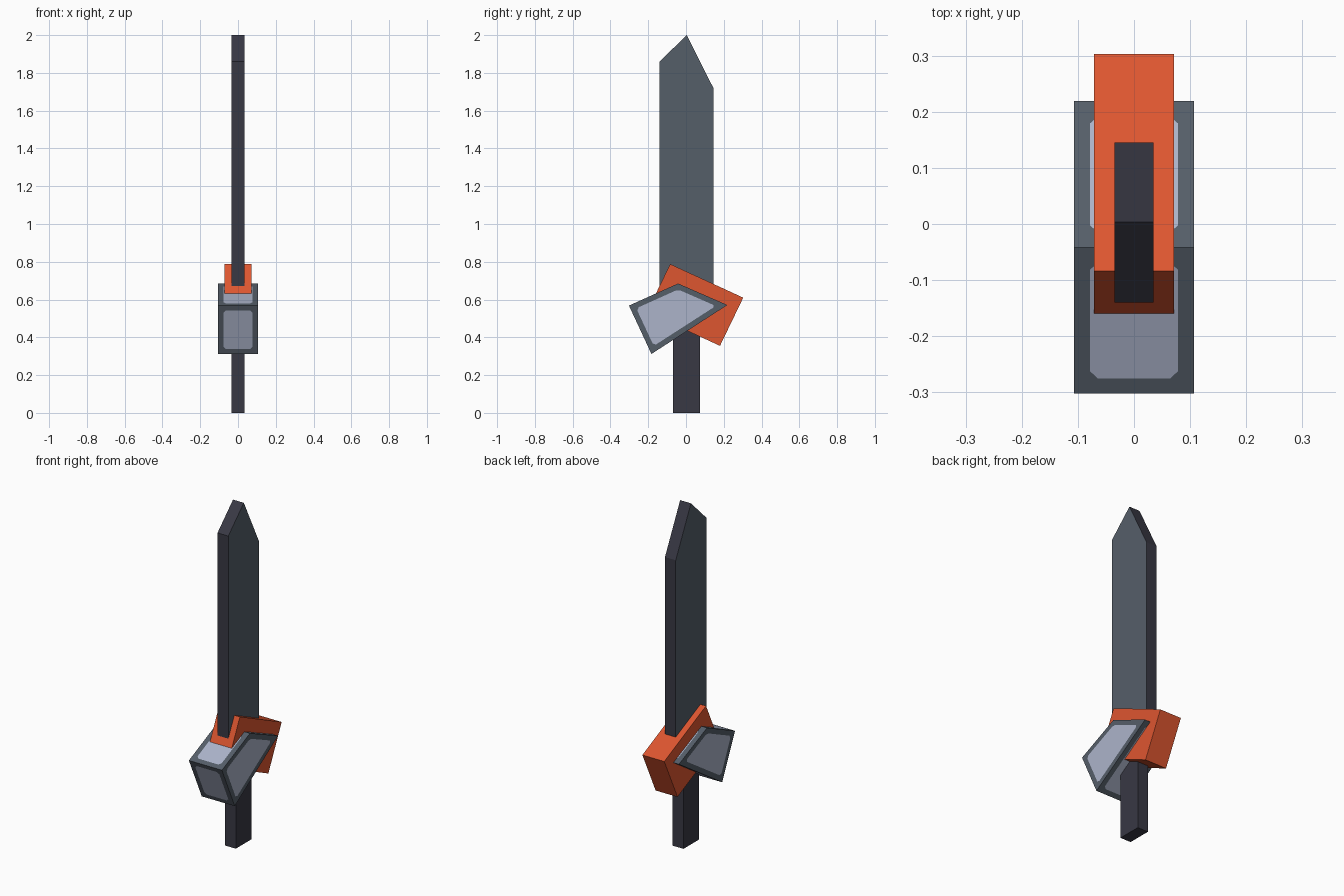
import bpy, bmesh

if "Cube" in bpy.data.objects:
    bpy.data.objects.remove(bpy.data.objects["Cube"])


def srgb(r, g, b):
    def lin(c):
        c /= 255
        return c / 12.92 if c <= 0.04045 else ((c + 0.055) / 1.055) ** 2.4
    return (lin(r), lin(g), lin(b), 1)


def material(name, rgb):
    m = bpy.data.materials.new(name)
    m.diffuse_color = srgb(*rgb)
    m.use_nodes = True
    m.node_tree.nodes["Principled BSDF"].inputs["Base Color"].default_value = m.diffuse_color
    return m


slate = material("slate", (85, 94, 105))
charcoal = material("charcoal", (56, 56, 68))
orange = material("orange", (222, 86, 48))
pale = material("pale_steel", (172, 180, 202))


def extrude_profile(name, profile, half_width, mats, paint=None):
    """Extrude a (y, z) outline along x, symmetric about x = 0."""
    bm = bmesh.new()
    left = [bm.verts.new((-half_width, y, z)) for y, z in profile]
    right = [bm.verts.new((half_width, y, z)) for y, z in profile]
    bm.faces.new(left)
    bm.faces.new(right[::-1])
    n = len(profile)
    for i in range(n):
        j = (i + 1) % n
        bm.faces.new((left[i], right[i], right[j], left[j]))
    bmesh.ops.recalc_face_normals(bm, faces=bm.faces[:])
    bm.normal_update()
    if paint:
        paint(bm)
    me = bpy.data.meshes.new(name)
    bm.to_mesh(me)
    bm.free()
    for m in mats:
        me.materials.append(m)
    ob = bpy.data.objects.new(name, me)
    bpy.context.collection.objects.link(ob)
    return ob


def paint_edges(bm):
    # broad sides stay slate, narrow edges are dark
    for f in bm.faces:
        f.material_index = 0 if abs(f.normal.x) > 0.5 else 1


def paint_panels(bm):
    # pale panel with clipped corners inset into every face
    inner = bm.faces[:]
    bmesh.ops.inset_individual(bm, faces=inner, thickness=0.029, use_even_offset=True)
    for f in inner:
        f.material_index = 1
    corners = list({v for f in inner for v in f.verts})
    cut = bmesh.ops.bevel(bm, geom=corners, offset=0.014, segments=1,
                          affect='VERTICES')
    for f in cut["faces"]:
        if len(f.verts) == 3:
            f.material_index = 0


# blade with an uneven point
extrude_profile("blade", [(-0.14, 0.56), (0.145, 0.56), (0.145, 1.72),
                          (0.004, 2.0), (-0.14, 1.86)],
                0.035, [slate, charcoal], paint_edges)
# grip
extrude_profile("handle", [(-0.07, 0), (0.073, 0), (0.073, 0.55), (-0.07, 0.55)],
                0.035, [charcoal])
# tilted orange guard block
extrude_profile("guard_block", [(-0.084, 0.788), (0.303, 0.61),
                                (0.18, 0.355), (-0.207, 0.533)],
                0.071, [orange])
# armoured guard wedge with panels
extrude_profile("guard_wedge", [(-0.302, 0.568), (-0.042, 0.685),
                                (0.219, 0.571), (-0.183, 0.312)],
                0.107, [slate, pale], paint_panels)
